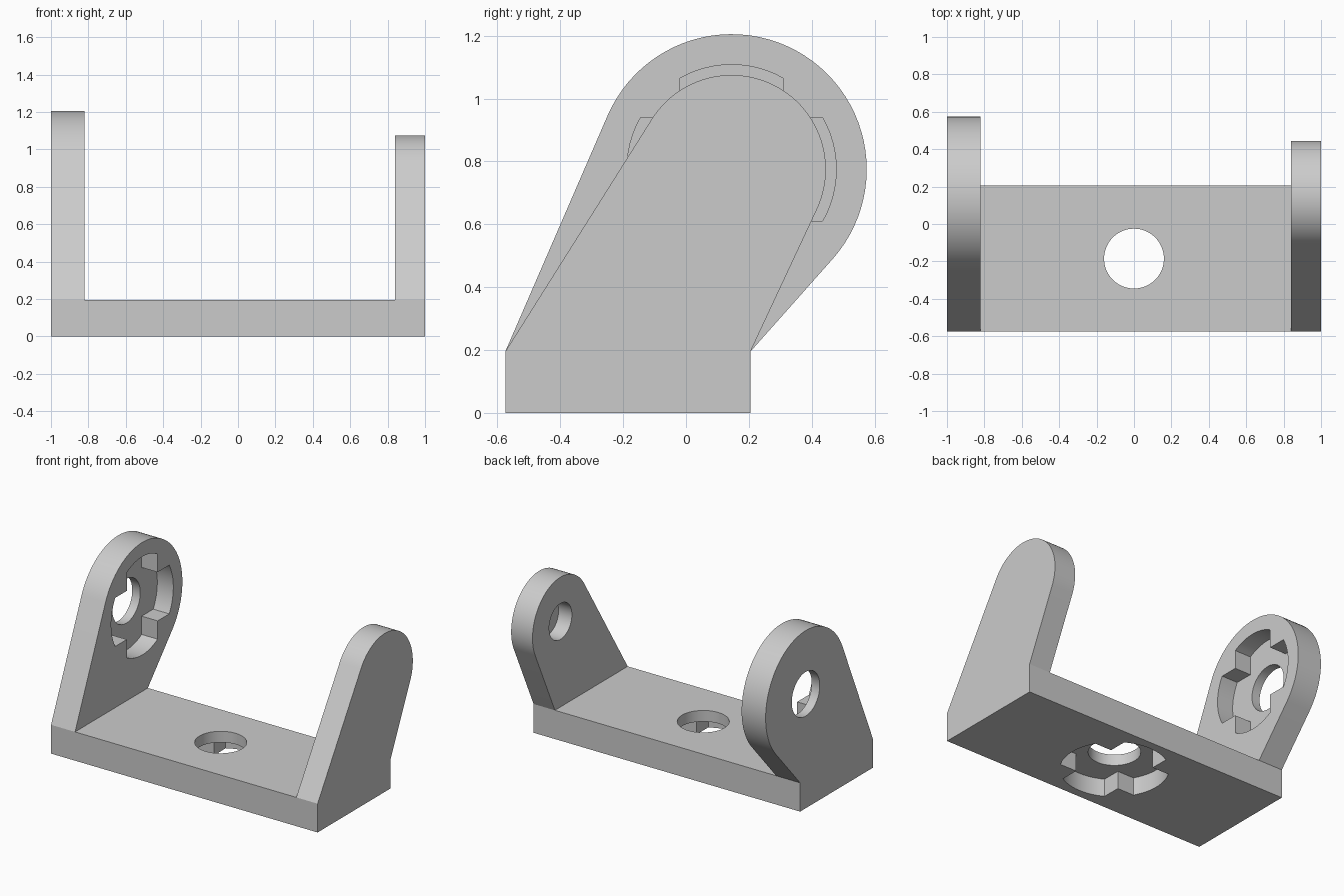
import bpy, bmesh, math
from mathutils import Vector

cube = bpy.data.objects.get("Cube")
if cube:
    bpy.data.objects.remove(cube)

FRONT, BACK, FLOOR = -0.575, 0.205, 0.195   # base extents
PIVOT = Vector((0.145, 0.775))              # y, z of the ear centres
MIDDLE = Vector((0, (FRONT + BACK) / 2))    # x, y of the base hole

grey = bpy.data.materials.new("plain_grey")
grey.use_nodes = True
grey.diffuse_color = (0.6, 0.6, 0.6, 1)
grey.node_tree.nodes["Principled BSDF"].inputs["Base Color"].default_value = (0.6, 0.6, 0.6, 1)


def prism(name, points, start, end, axis):
    """Extrude a 2D outline along x (outline in y, z) or z (outline in x, y)."""
    def place(p, d):
        return (d, p[0], p[1]) if axis == "x" else (p[0], p[1], d)
    bm = bmesh.new()
    lower = [bm.verts.new(place(p, start)) for p in points]
    upper = [bm.verts.new(place(p, end)) for p in points]
    bm.faces.new(lower)
    bm.faces.new(upper)
    n = len(points)
    for i in range(n):
        j = (i + 1) % n
        bm.faces.new((lower[i], lower[j], upper[j], upper[i]))
    bmesh.ops.recalc_face_normals(bm, faces=bm.faces)
    mesh = bpy.data.meshes.new(name)
    bm.to_mesh(mesh)
    bm.free()
    mesh.materials.append(grey)
    obj = bpy.data.objects.new(name, mesh)
    bpy.context.collection.objects.link(obj)
    return obj


def arc(centre, radius, a0, a1, steps):
    angles = [a0 + (a1 - a0) * i / steps for i in range(steps + 1)]
    return [centre + radius * Vector((math.cos(a), math.sin(a))) for a in angles]


def circle(centre, radius):
    return arc(centre, radius, 0, math.tau, 64)[:-1]


def ear(radius):
    """Straight foot, then tangent lines up to a rounded head."""
    def tangent(corner, side):
        d = corner - PIVOT
        return math.atan2(d.y, d.x) + side * math.acos(radius / d.length)
    a0 = tangent(Vector((BACK, FLOOR)), 1)
    a1 = tangent(Vector((FRONT, FLOOR)), -1)
    head = arc(PIVOT, radius, a0, a1 % math.tau, 48)
    return [(FRONT, 0), (BACK, 0), (BACK, FLOOR)] + head + [(FRONT, FLOOR)]


def cross(centre, radius=0.333, half=0.165):
    """Plus-shaped outline with rounded arm ends."""
    a = math.asin(half / radius)
    points = []
    for k in range(4):
        turn = k * math.pi / 2
        points += arc(centre, radius, turn - a, turn + a, 12)
        points += arc(centre, half * math.sqrt(2), turn + math.pi / 4, 0, 1)[:1]
    return points


def combine(target, tool, operation):
    mod = target.modifiers.new("join", "BOOLEAN")
    mod.operation = operation
    mod.solver = "EXACT"
    mod.object = tool
    bpy.context.view_layer.objects.active = target
    bpy.ops.object.modifier_apply(modifier=mod.name)
    bpy.data.objects.remove(tool)


# base plate joined with the large and small ears
bracket = prism("bracket", [(-0.9, FRONT), (0.9, FRONT), (0.9, BACK), (-0.9, BACK)], 0, FLOOR, "z")
combine(bracket, prism("large_ear", ear(0.43), -1, -0.82, "x"), "UNION")
combine(bracket, prism("small_ear", ear(0.30), 0.84, 1, "x"), "UNION")

# holes and cross-shaped pockets
for tool in (
    prism("base_hole", circle(MIDDLE, 0.16), -0.1, 0.3, "z"),
    prism("base_pocket", cross(MIDDLE), -0.1, 0.12, "z"),
    prism("large_ear_hole", circle(PIVOT, 0.15), -1.1, -0.7, "x"),
    prism("large_ear_pocket", cross(PIVOT), -0.94, -0.7, "x"),
    prism("small_ear_blind_hole", circle(PIVOT, 0.122), 0.7, 0.94, "x"),
):
    combine(bracket, tool, "DIFFERENCE")

# merge flat regions, then smooth the curved walls
bm = bmesh.new()
bm.from_mesh(bracket.data)
bmesh.ops.remove_doubles(bm, verts=bm.verts, dist=0.0001)
bmesh.ops.dissolve_limit(bm, angle_limit=math.radians(0.2), verts=bm.verts, edges=bm.edges)
bm.to_mesh(bracket.data)
bm.free()
bpy.ops.object.select_all(action="DESELECT")
bracket.select_set(True)
bpy.context.view_layer.objects.active = bracket
bpy.ops.object.shade_smooth_by_angle(angle=math.radians(15))
